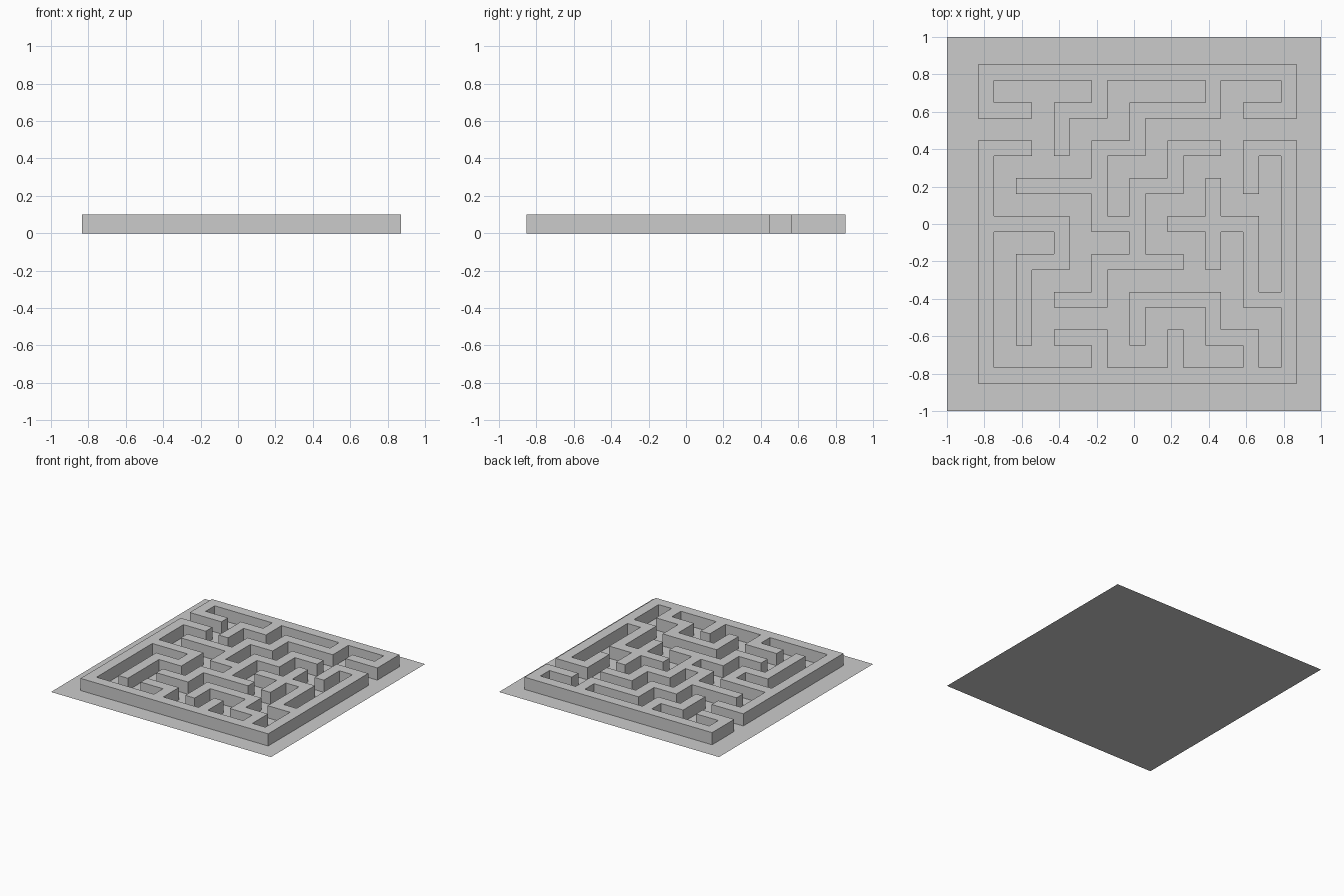
import bpy, bmesh, math

if "Cube" in bpy.data.objects:
    bpy.data.objects.remove(bpy.data.objects["Cube"])

PITCH, THICK, HEIGHT = 0.2025, 0.085, 0.1
CENTRE_X, CENTRE_Y = 0.0185, 0.0

# wall runs as strings of column/row node digits (row 0 is the back)
UPPER = ["11 01 00 80 81 71", "30 31 21 22", "60 61 41 42 32 34 44",
         "33 13", "43 53 52 62", "43 45", "55 35 36 26"]
LOWER = ["12 02 08 88 82 72 73", "04 24 25 15 17", "38 37 27", "58 57",
         "78 77 67 66 46 47", "86 76 74 54", "63 65"]


def edge_positions(centre, direction):
    """Alternating wall / corridor boundaries along one axis."""
    out = []
    for n in range(9):
        c = (n - 4) * PITCH
        out += [centre + direction * (c - THICK / 2), centre + direction * (c + THICK / 2)]
    return out


XS, YS = edge_positions(CENTRE_X, 1), edge_positions(CENTRE_Y, -1)


def wall_cells(runs):
    cells = set()
    for run in runs:
        nodes = [(2 * int(p[0]), 2 * int(p[1])) for p in run.split()]
        for (a, b), (c, d) in zip(nodes, nodes[1:]):
            for i in range(min(a, c), max(a, c) + 1):
                for j in range(min(b, d), max(b, d) + 1):
                    cells.add((i, j))
    return cells


def add_object(name, bm):
    mesh = bpy.data.meshes.new(name)
    bm.to_mesh(mesh)
    bm.free()
    obj = bpy.data.objects.new(name, mesh)
    bpy.context.collection.objects.link(obj)
    return obj


def build_walls(name, runs):
    bm = bmesh.new()
    verts = {}

    def corner(i, j):
        if (i, j) not in verts:
            verts[i, j] = bm.verts.new((XS[i], YS[j], 0))
        return verts[i, j]

    for i, j in sorted(wall_cells(runs)):
        bm.faces.new([corner(i, j), corner(i, j + 1), corner(i + 1, j + 1), corner(i + 1, j)])
    # raise the plan into walls; the base sheet closes the underside
    res = bmesh.ops.extrude_face_region(bm, geom=bm.faces[:])
    top = [g for g in res["geom"] if isinstance(g, bmesh.types.BMVert)]
    bmesh.ops.translate(bm, verts=top, vec=(0, 0, HEIGHT))
    low = [f for f in bm.faces if all(v.co.z < 0.01 for v in f.verts)]
    if low:
        bmesh.ops.delete(bm, geom=low, context='FACES')
    bmesh.ops.dissolve_limit(bm, angle_limit=math.radians(1), verts=bm.verts[:], edges=bm.edges[:])
    return add_object(name, bm)


# base sheet
base = bmesh.new()
bmesh.ops.create_grid(base, x_segments=1, y_segments=1, size=1)
add_object("base_sheet", base)

# the two hedge-like wall trees, split by the entrance-to-exit path
build_walls("upper_maze_walls", UPPER)
build_walls("lower_maze_walls", LOWER)
